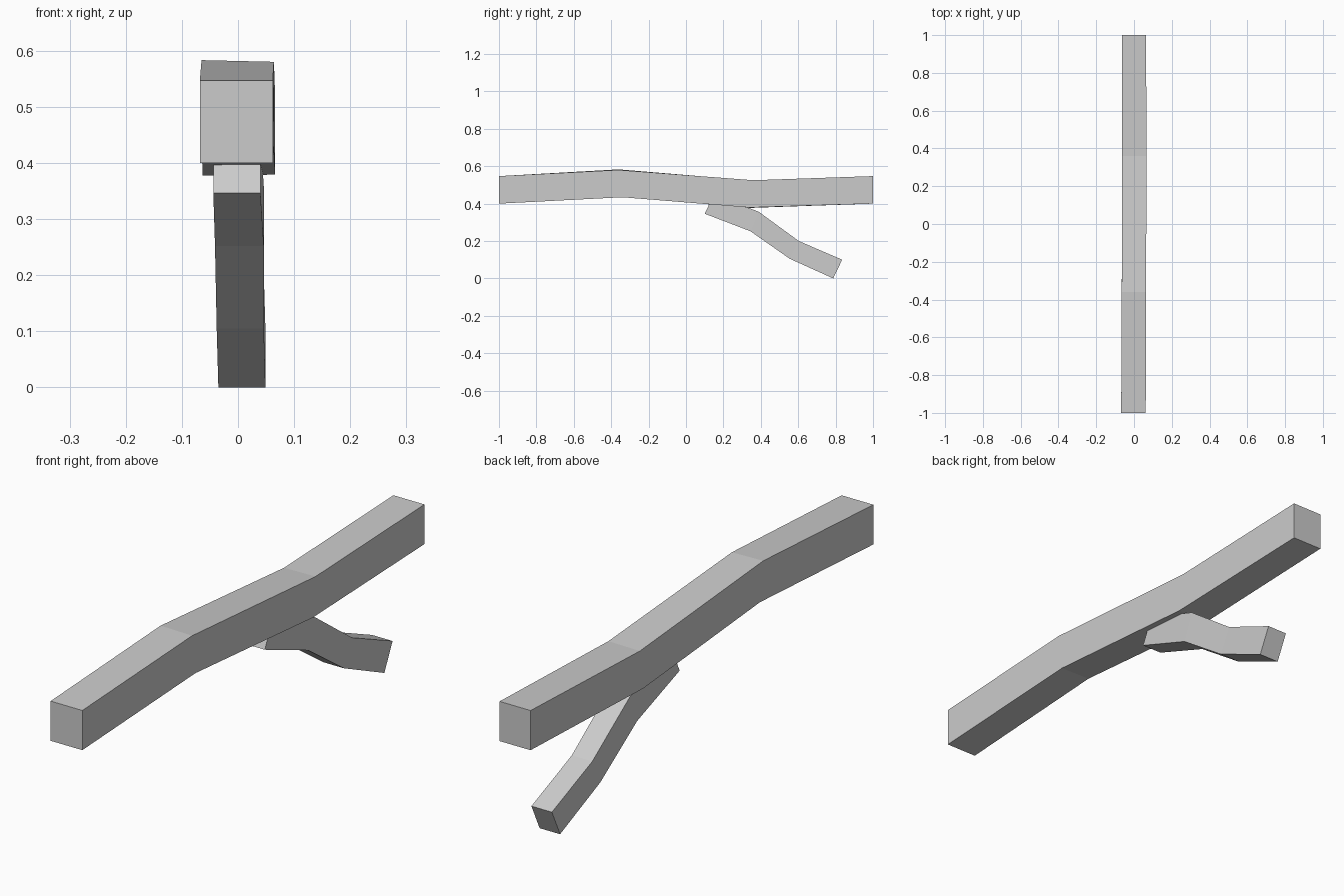
import bpy
import bmesh

cube = bpy.data.objects.get("Cube")
if cube:
    bpy.data.objects.remove(cube, do_unlink=True)

grey = bpy.data.materials.new("plain grey")
grey.use_nodes = True
colour = (0.6, 0.6, 0.6, 1)
grey.diffuse_color = colour
grey.node_tree.nodes["Principled BSDF"].inputs["Base Color"].default_value = colour


def bent_beam(name, sections):
    """Sweep a four-sided beam; section = x left, x right, lower (y, z), upper (y, z), tilt."""
    bm = bmesh.new()
    rings = []
    for x0, x1, (yb, zb), (yt, zt), tilt in sections:
        corners = ((x0, yb, zb), (x1, yb, zb + tilt),
                   (x1, yt, zt + tilt), (x0, yt, zt))
        rings.append([bm.verts.new(c) for c in corners])
    for a, b in zip(rings, rings[1:]):
        for i in range(4):
            j = (i + 1) % 4
            bm.faces.new((a[i], a[j], b[j], b[i]))
    bm.faces.new(rings[0])
    bm.faces.new(rings[-1][::-1])
    bmesh.ops.recalc_face_normals(bm, faces=bm.faces)
    mesh = bpy.data.meshes.new(name)
    bm.to_mesh(mesh)
    bm.free()
    mesh.materials.append(grey)
    obj = bpy.data.objects.new(name, mesh)
    bpy.context.collection.objects.link(obj)
    return obj


# Long bough running front to back
bent_beam("main_branch", [
    (-0.068, 0.062, (-1, 0.40), (-1, 0.547), 0),
    (-0.065, 0.064, (-0.34, 0.437), (-0.36, 0.583), -0.003),
    (-0.063, 0.066, (0.34, 0.377), (0.36, 0.523), 0.002),
    (-0.063, 0.064, (1, 0.40), (1, 0.547), 0),
])

# Thinner fork hanging down toward the back
bent_beam("side_branch", [
    (-0.044, 0.040, (0.10, 0.346), (0.148, 0.447), 0),
    (-0.041, 0.046, (0.345, 0.252), (0.388, 0.357), 0),
    (-0.038, 0.046, (0.555, 0.105), (0.603, 0.20), 0),
    (-0.035, 0.049, (0.787, 0.0), (0.835, 0.10), 0),
])
